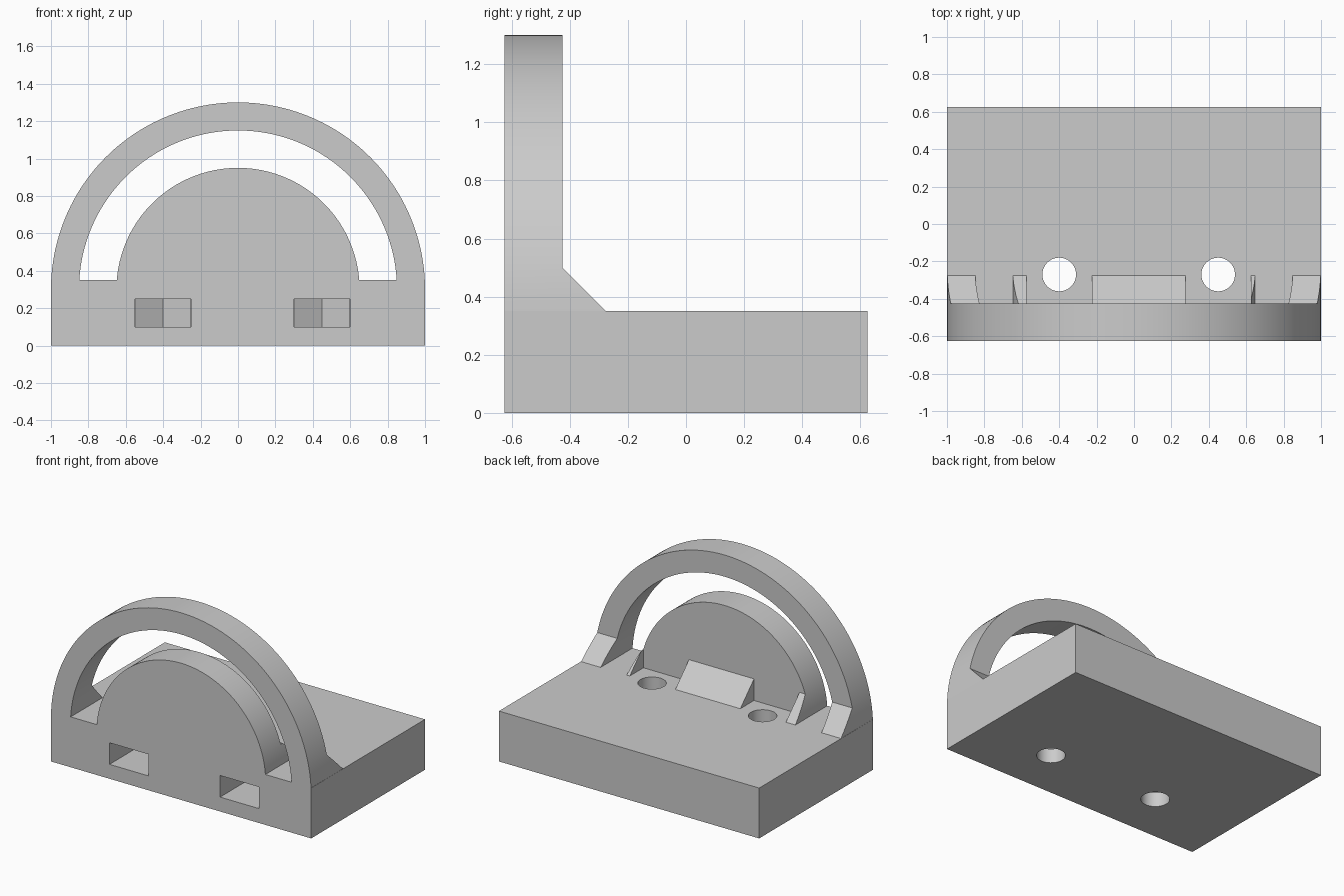
import bpy
import bmesh
from math import sin, cos, asin, pi
from mathutils import Vector

cube = bpy.data.objects.get("Cube")
if cube:
    bpy.data.objects.remove(cube, do_unlink=True)

BASE_TOP = 0.35
ARC_Z = 0.3            # centre height of the three concentric arcs
FRONT, BACK = -0.625, 0.625
WALL_BACK, RIB_BACK = -0.425, -0.275
HOLE_XS, HOLE_Y, HOLE_R = (-0.4, 0.45), -0.27, 0.09

grey = bpy.data.materials.new("plain_grey")
grey.use_nodes = True
grey.diffuse_color = (0.6, 0.6, 0.6, 1)
grey.node_tree.nodes["Principled BSDF"].inputs["Base Color"].default_value = (0.6, 0.6, 0.6, 1)


def prism(name, outline, axis, low, high):
    """Extrude a 2D outline along x, y or z."""
    place = {"x": lambda a, b: (low, a, b),
             "y": lambda a, b: (a, low, b),
             "z": lambda a, b: (a, b, low)}[axis]
    step = Vector([(high - low) * (axis == k) for k in "xyz"])
    bm = bmesh.new()
    face = bm.faces.new([bm.verts.new(place(a, b)) for a, b in outline])
    grown = bmesh.ops.extrude_face_region(bm, geom=[face])["geom"]
    bmesh.ops.translate(bm, vec=step, verts=[v for v in grown if isinstance(v, bmesh.types.BMVert)])
    bmesh.ops.recalc_face_normals(bm, faces=bm.faces)
    mesh = bpy.data.meshes.new(name)
    bm.to_mesh(mesh)
    bm.free()
    obj = bpy.data.objects.new(name, mesh)
    bpy.context.collection.objects.link(obj)
    mesh.materials.append(grey)
    return obj


def arc(radius, count=96):
    """Arc over the base top, from right end (+x) to left end."""
    start = asin((BASE_TOP - ARC_Z) / radius)
    angles = [start + (pi - 2 * start) * i / count for i in range(count + 1)]
    return [(radius * cos(t), ARC_Z + radius * sin(t)) for t in angles]


def combine(target, tool, operation):
    tool.hide_render = True
    mod = target.modifiers.new("cut", "BOOLEAN")
    mod.operation = operation
    mod.solver = "EXACT"
    mod.object = tool
    bpy.context.view_layer.objects.active = target
    bpy.ops.object.modifier_apply(modifier=mod.name)
    bpy.data.objects.remove(tool, do_unlink=True)


# Base, upright wall and sloped rib as one side profile
side = [(FRONT, 0), (BACK, 0), (BACK, BASE_TOP), (RIB_BACK, BASE_TOP),
        (WALL_BACK, 0.5), (WALL_BACK, 1.4), (FRONT, 1.4)]
bracket = prism("arched_bracket", side, "x", -1, 1)

# Round the wall into an arch
outer = arc(1.0)
edge = outer[0][0]
outline = [(-1.1, -0.1), (1.1, -0.1), (1.1, BASE_TOP), (edge, BASE_TOP)]
outline += outer[1:-1] + [(-edge, BASE_TOP), (-1.1, BASE_TOP)]
combine(bracket, prism("arch_silhouette", outline, "y", -0.8, 0.8), "INTERSECT")

# Curved opening between the outer hoop and the inner disc
opening = arc(0.85) + arc(0.65)[::-1]
combine(bracket, prism("hoop_opening", opening, "y", -0.8, -0.2), "DIFFERENCE")

for x in HOLE_XS:
    # Clearance through the sloped rib
    gap = [(x - 0.175, WALL_BACK), (x + 0.175, WALL_BACK), (x + 0.175, -0.2), (x - 0.175, -0.2)]
    combine(bracket, prism("rib_gap", gap, "z", BASE_TOP, 0.6), "DIFFERENCE")
    # Front slot ending in half a hexagon
    half = [(0.15, -0.8), (0.15, HOLE_Y), (0.145, HOLE_Y), (0.145, HOLE_Y + 0.084)]
    slot = [(x + a, b) for a, b in half] + [(x, HOLE_Y + 0.168)]
    slot += [(x - a, b) for a, b in reversed(half)]
    combine(bracket, prism("nut_slot", slot, "z", 0.1, 0.25), "DIFFERENCE")
    # Vertical bolt hole
    ring = [(x + HOLE_R * cos(i * pi / 24), HOLE_Y + HOLE_R * sin(i * pi / 24)) for i in range(48)]
    combine(bracket, prism("bolt_hole", ring, "z", -0.1, 0.7), "DIFFERENCE")

# Smooth the arcs, keep the edges sharp
bpy.ops.object.select_all(action="DESELECT")
bracket.select_set(True)
bpy.context.view_layer.objects.active = bracket
bpy.ops.object.shade_smooth_by_angle(angle=pi / 6)
